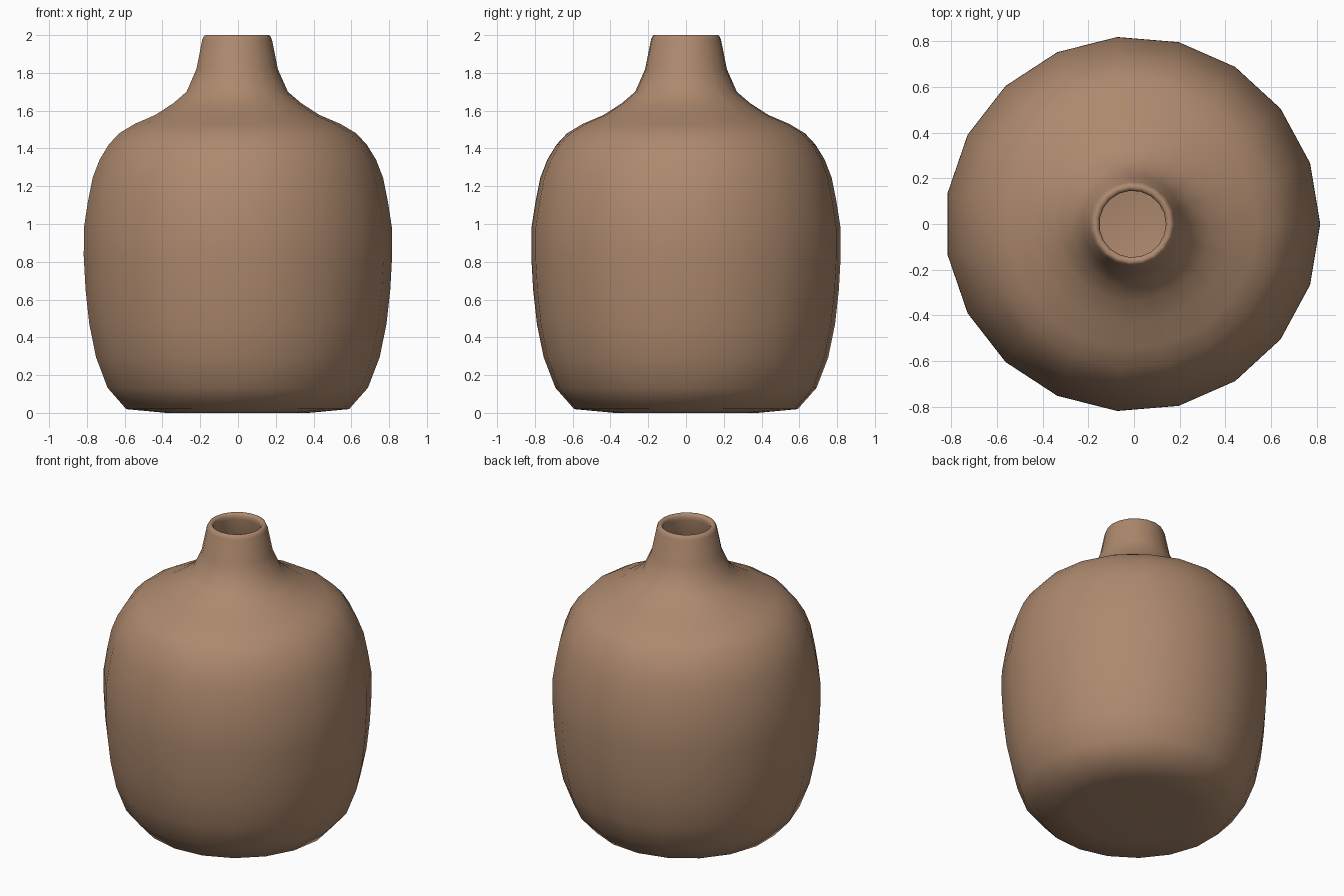
import bpy, bmesh, math

if "Cube" in bpy.data.objects:
    bpy.data.objects.remove(bpy.data.objects["Cube"])

SIDES = 19          # odd count, one corner pointing to +x
CENTRE_X = -0.006   # keeps the odd-sided outline centred

clay = bpy.data.materials.new("clay brown")
clay.diffuse_color = (0.42, 0.25, 0.155, 1)
clay.use_nodes = True
clay.node_tree.nodes["Principled BSDF"].inputs["Base Color"].default_value = clay.diffuse_color

# Outer profile (radius, height) from foot to rim
outer = [(0.38, 0.0), (0.594, 0.02), (0.694, 0.133), (0.756, 0.295), (0.792, 0.47),
         (0.812, 0.65), (0.822, 0.83), (0.821, 0.98), (0.80, 1.115), (0.774, 1.245),
         (0.737, 1.34), (0.688, 1.42), (0.632, 1.48), (0.548, 1.53), (0.438, 1.577),
         (0.34, 1.64), (0.27, 1.70), (0.217, 1.82), (0.186, 1.975), (0.177, 1.995),
         (0.168, 2.0)]
# Inner profile from rim down to the hollow floor
inner = [(0.155, 1.998), (0.146, 1.985), (0.146, 1.96), (0.175, 1.82), (0.23, 1.68),
         (0.32, 1.60), (0.53, 1.49), (0.66, 1.39), (0.73, 1.24), (0.78, 0.98),
         (0.77, 0.65), (0.715, 0.30), (0.655, 0.15), (0.57, 0.06)]


def lathe(name, profile, material):
    """Revolve an open profile and cap both of its ends."""
    bm = bmesh.new()
    rings = []
    for r, z in profile:
        rings.append([bm.verts.new((CENTRE_X + r * math.cos(2 * math.pi * i / SIDES),
                                    r * math.sin(2 * math.pi * i / SIDES), z))
                      for i in range(SIDES)])
    for a, b in zip(rings, rings[1:]):
        for i in range(SIDES):
            j = (i + 1) % SIDES
            bm.faces.new((a[i], a[j], b[j], b[i]))
    bm.faces.new(rings[0][::-1])
    bm.faces.new(rings[-1])
    for f in bm.faces:
        f.smooth = True
    mesh = bpy.data.meshes.new(name)
    bm.to_mesh(mesh)
    bm.free()
    mesh.materials.append(material)
    obj = bpy.data.objects.new(name, mesh)
    bpy.context.collection.objects.link(obj)
    return obj


# Hollow bottle vase with foot, shoulder, neck and rim
lathe("vase", outer + inner, clay)
